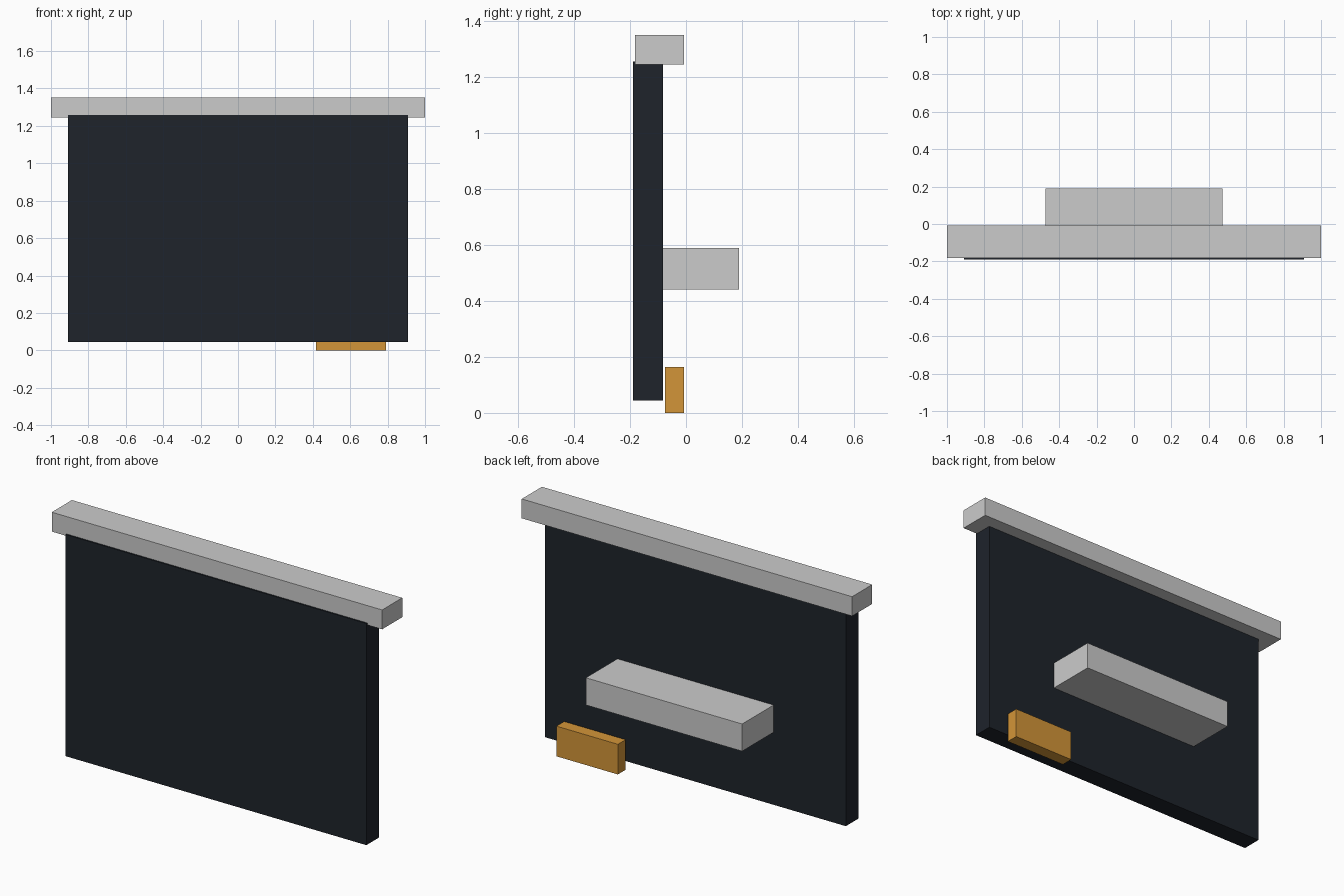
import bpy
import bmesh
from mathutils import Vector

if "Cube" in bpy.data.objects:
    bpy.data.objects.remove(bpy.data.objects["Cube"])


def material(name, color):
    mat = bpy.data.materials.new(name)
    mat.diffuse_color = color
    mat.use_nodes = True
    mat.node_tree.nodes["Principled BSDF"].inputs["Base Color"].default_value = mat.diffuse_color
    return mat


def box(name, lo, hi, mat=None):
    """Axis-aligned box between two opposite corners."""
    lo, hi = Vector(lo), Vector(hi)
    bm = bmesh.new()
    bmesh.ops.create_cube(bm, size=1)
    bmesh.ops.scale(bm, vec=hi - lo, verts=bm.verts)
    mesh = bpy.data.meshes.new(name)
    bm.to_mesh(mesh)
    bm.free()
    obj = bpy.data.objects.new(name, mesh)
    obj.location = (lo + hi) / 2
    if mat:
        mesh.materials.append(mat)
    bpy.context.collection.objects.link(obj)
    return obj


dark = material("dark_panel", (0.013, 0.017, 0.024, 1))
orange = material("orange", (0.65, 0.30, 0.04, 1))

# Large upright screen panel
box("panel", (-0.91, -0.19, 0.044), (0.91, -0.082, 1.257), dark)

# Overhanging bar along the top edge
box("top_bar", (-1.0, -0.182, 1.246), (1.0, -0.008, 1.352))

# Bracket sticking out of the back
box("rear_bracket", (-0.473, -0.082, 0.441), (0.473, 0.19, 0.59))

# Small orange block behind the lower edge
box("orange_block", (0.418, -0.075, 0.0), (0.79, -0.008, 0.165), orange)
